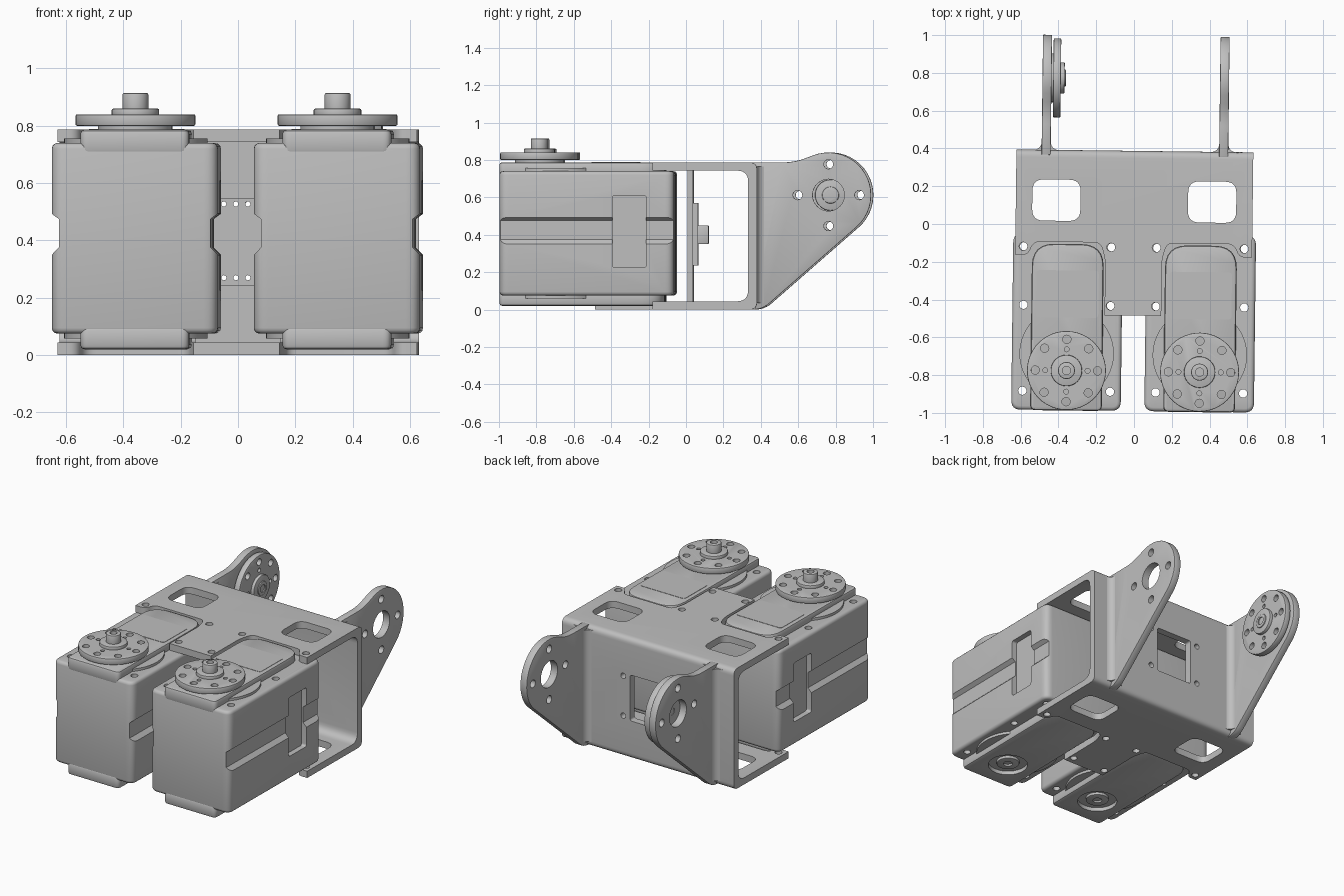
import bpy, bmesh, math
from mathutils import Vector, Matrix

old = bpy.data.objects.get("Cube")
if old:
    bpy.data.objects.remove(old)

grey = bpy.data.materials.new("plain_grey")
grey.use_nodes = True
colour = (0.52, 0.52, 0.52, 1)
grey.diffuse_color = colour
grey.node_tree.nodes["Principled BSDF"].inputs["Base Color"].default_value = colour

AXES = {"x": (1, 2, 0), "y": (0, 2, 1), "z": (0, 1, 2)}
TILT = Matrix.Rotation(-0.0125, 4, "Z")   # slight turn of the whole assembly
parts = []


def rounded(points, steps=6):
    """Profile from (a, b) or (a, b, radius) corners."""
    out = []
    n = len(points)
    for i, p in enumerate(points):
        c = Vector(p[:2])
        if len(p) < 3:
            out.append(c)
            continue
        a = c + (Vector(points[i - 1][:2]) - c).normalized() * p[2]
        b = c + (Vector(points[(i + 1) % n][:2]) - c).normalized() * p[2]
        for k in range(steps + 1):
            t = k / steps
            out.append(a * (1 - t) ** 2 + c * (2 * t * (1 - t)) + b * t * t)
    return out


def rect(a0, a1, b0, b1, r=0.0):
    corners = [(a0, b0), (a1, b0), (a1, b1), (a0, b1)]
    return rounded([c + (r,) for c in corners]) if r else corners


def circle(a, b, r, n=32):
    return [(a + r * math.cos(math.tau * i / n), b + r * math.sin(math.tau * i / n))
            for i in range(n)]


def prism(name, profiles, lo, hi, axis):
    """Extrude one or more separate profiles along an axis."""
    bm = bmesh.new()
    ia, ib, ic = AXES[axis]
    for profile in profiles:
        loops = []
        for h in (lo, hi):
            ring = []
            for p in profile:
                co = [0, 0, 0]
                co[ia], co[ib], co[ic] = p[0], p[1], h
                ring.append(bm.verts.new(co))
            loops.append(ring)
            bm.faces.new(ring)
        n = len(profile)
        for i in range(n):
            j = (i + 1) % n
            bm.faces.new((loops[0][i], loops[0][j], loops[1][j], loops[1][i]))
    bmesh.ops.recalc_face_normals(bm, faces=bm.faces)
    mesh = bpy.data.meshes.new(name)
    bm.to_mesh(mesh)
    bm.free()
    ob = bpy.data.objects.new(name, mesh)
    bpy.context.collection.objects.link(ob)
    return ob


def finish(ob, cutters=(), bevel=0.0, segments=2):
    """Bevel, cut, then shade a part."""
    if bevel:
        m = ob.modifiers.new("soft_edges", "BEVEL")
        m.width, m.segments, m.limit_method = bevel, segments, "ANGLE"
        m.angle_limit = math.radians(40)
    for c in cutters:
        c.hide_render = True
        m = ob.modifiers.new("cut", "BOOLEAN")
        m.object, m.operation, m.solver = c, "DIFFERENCE", "EXACT"
    graph = bpy.context.evaluated_depsgraph_get()
    graph.update()
    mesh = bpy.data.meshes.new_from_object(ob.evaluated_get(graph))
    ob.modifiers.clear()
    ob.data = mesh
    for c in cutters:
        bpy.data.objects.remove(c)
    mesh.materials.clear()
    mesh.materials.append(grey)
    mesh.shade_smooth()
    mesh.set_sharp_from_angle(angle=math.radians(32))
    parts.append(ob)
    return ob


def ring_holes(a, b, radius, size, count):
    return [circle(a + radius * math.cos(math.tau * i / count),
                   b + radius * math.sin(math.tau * i / count), size, 16) for i in range(count)]


def horn(name, a, b, base, axis):
    """Drilled output disc with its boss."""
    drill = prism("cutter", ring_holes(a, b, 0.165, 0.022, 8)
                  + ring_holes(a, b, 0.112, 0.013, 4), base - 1, base + 1, axis)
    finish(prism(name + "_disc", [circle(a, b, 0.209, 48)], base, base + 0.04, axis),
           [drill], 0.005)
    finish(prism(name + "_boss", [circle(a, b, 0.083)], base + 0.03, base + 0.06, axis), (), 0.005)


def servo(side, cx):
    ay = -0.78
    # Case with grooved flanks, cross-shaped recesses and long screw holes
    cutters = []
    for s in (-1, 1):
        edge = cx + s * 0.29
        cutters.append(prism("cutter", [[(edge + s * 0.05, 0.3), (edge - s * 0.025, 0.375),
                                         (edge - s * 0.025, 0.475), (edge + s * 0.05, 0.53)]],
                             -1.1, 0.0, "y"))
        cutters.append(prism("cutter", [rect(-0.385, -0.205, 0.225, 0.61, 0.015)],
                             *sorted((edge - s * 0.035, edge + s * 0.05)), "x"))
    screws = [circle(cx + s * 0.232, y, 0.022, 16) for s in (-1, 1) for y in (-0.89, -0.435, -0.125)]
    cutters.append(prism("cutter", screws, 0.0, 0.8, "z"))
    finish(prism(side + "_servo_case", [rect(cx - 0.29, cx + 0.29, -0.99, -0.055, 0.05)],
                 0.075, 0.74, "z"), cutters, 0.02, 3)

    # Raised spine covers and round shoulders, top and bottom
    spine = rounded([(cx - 0.19, -0.992, 0.03), (cx + 0.19, -0.992, 0.03),
                     (cx + 0.19, -0.11, 0.12), (cx - 0.19, -0.11, 0.12)])
    finish(prism(side + "_servo_top_cover", [spine], 0.7, 0.787, "z"), (), 0.015)
    dish = prism("cutter", [circle(cx, ay, 0.12)], -0.1, 0.045, "z")
    finish(prism(side + "_servo_bottom_cover", [spine], 0.02, 0.1, "z"), [dish], 0.015)
    shoulder = [circle(cx, -0.69, 0.25, 48)]
    finish(prism(side + "_top_shoulder", shoulder, 0.7, 0.756, "z"))
    finish(prism(side + "_bottom_shoulder", shoulder, 0.058, 0.1, "z"))
    finish(prism(side + "_label_panel", [rect(cx - 0.165, cx + 0.165, -0.5, -0.25, 0.02)],
                 0.78, 0.789, "z"))

    # Bottom idler hub
    bore = prism("cutter", [circle(cx, ay, 0.028, 16)], 0.0, 0.04, "z")
    finish(prism(side + "_idler_hub", [circle(cx, ay, 0.07)], 0.028, 0.06, "z"), [bore], 0.006)

    # Output shaft and horn
    finish(prism(side + "_horn_collar", [circle(cx, ay, 0.13)], 0.77, 0.804, "z"))
    horn(side + "_horn", cx, ay, 0.8, "z")
    bore = prism("cutter", [circle(cx, ay, 0.022, 16)], 0.88, 1.0, "z")
    finish(prism(side + "_shaft", [circle(cx, ay, 0.045)], 0.83, 0.915, "z"), [bore], 0.006)


servo("right", -0.348)
servo("left", 0.357)

# Folded bracket: top plate, rear wall and bottom plate
channel = rounded([(-0.485, 0), (0.387, 0, 0.04), (0.387, 0.787, 0.04), (-0.485, 0.787),
                   (-0.485, 0.743), (0.34, 0.743, 0.06), (0.34, 0.044, 0.06), (-0.485, 0.044)])
cutters = []
for s in (-1, 1):
    bay = rounded([(s * 0.8, -0.7), (s * 0.8, -0.17), (s * 0.56, -0.17, 0.03),
                   (s * 0.53, -0.1, 0.035), (s * 0.175, -0.1, 0.035), (s * 0.15, -0.19, 0.03),
                   (s * 0.15, -0.7)])
    window = rect(*sorted((s * 0.285, s * 0.54)), 0.012, 0.23, 0.06)
    drills = [circle(s * x, y, 0.022, 16)
              for x, y in ((0.585, -0.125), (0.12, -0.125), (0.12, -0.435))]
    cutters.append(prism("cutter", [bay], -0.2, 1.0, "z"))
    cutters.append(prism("cutter", [window] + drills, -0.2, 1.0, "z"))
wall_holes = [circle(sx * 0.18, 0.4 + sz * 0.13, 0.018, 16) for sx in (-1, 1) for sz in (-1, 1)]
cutters.append(prism("cutter", [rect(-0.13, 0.13, 0.25, 0.55, 0.015)] + wall_holes, 0.3, 0.5, "y"))
finish(prism("bracket", [channel], -0.627, 0.627, "x"), cutters)

# Rear ears with flared roots
cy, cz, rad = 0.768, 0.612, 0.228
arc = [(cy + rad * math.cos(math.radians(d)), cz + rad * math.sin(math.radians(d)))
       for d in range(-49, 112, 8)]
ear = rounded([(0.36, 0), (0.414, 0, 0.05)] + arc + [(0.585, 0.787, 0.06), (0.36, 0.787)])
for s, side in ((-1, "right"), (1, "left")):
    holes = prism("cutter", [circle(cy, cz, 0.085)] + ring_holes(cy, cz, 0.165, 0.025, 4),
                  s * 0.47 - 0.2, s * 0.47 + 0.2, "x")
    finish(prism(side + "_ear", [ear], s * 0.47 - 0.024, s * 0.47 + 0.024, "x"), [holes], 0.008)
    flare = rounded([(s * 0.47 - 0.08, 0.37), (s * 0.47 - 0.08, 0.384),
                     (s * 0.47 - 0.022, 0.386, 0.055), (s * 0.47 - 0.022, 0.45),
                     (s * 0.47 + 0.022, 0.45), (s * 0.47 + 0.022, 0.386, 0.055),
                     (s * 0.47 + 0.08, 0.384), (s * 0.47 + 0.08, 0.37)])
    finish(prism(side + "_ear_root", [flare], 0.035, 0.765, "z"))

# Idler disc on the inside of the right ear
horn("ear_idler", cy, cz, -0.437, "x")
finish(prism("ear_idler_spacer", [circle(cy, cz, 0.13)], -0.447, -0.43, "x"))
bore = prism("cutter", [circle(cy, cz, 0.025, 16)], -0.6, -0.2, "x")
finish(prism("ear_idler_pin", [circle(cy, cz, 0.045)], -0.45, -0.37, "x"), [bore], 0.005)

# Inner web with a window, and the small circuit board behind it
web_window = prism("cutter", [rect(-0.1, 0.1, 0.245, 0.545)], -0.1, 0.1, "y")
finish(prism("inner_web", [rect(-0.15, 0.15, 0.03, 0.76)], 0.01, 0.04, "y"), [web_window])
pins = [circle(x, z, 0.009, 12) for x in (-0.05, -0.008, 0.034) for z in (0.27, 0.527)]
drill = prism("cutter", pins, 0.0, 0.1, "y")
finish(prism("circuit_board", [rect(-0.12, 0.12, 0.235, 0.57)], 0.04, 0.065, "y"), [drill])
finish(prism("board_connector", [rect(-0.06, 0.06, 0.35, 0.45)], 0.06, 0.122, "y"), (), 0.006)

for ob in parts:
    ob.matrix_world = TILT
